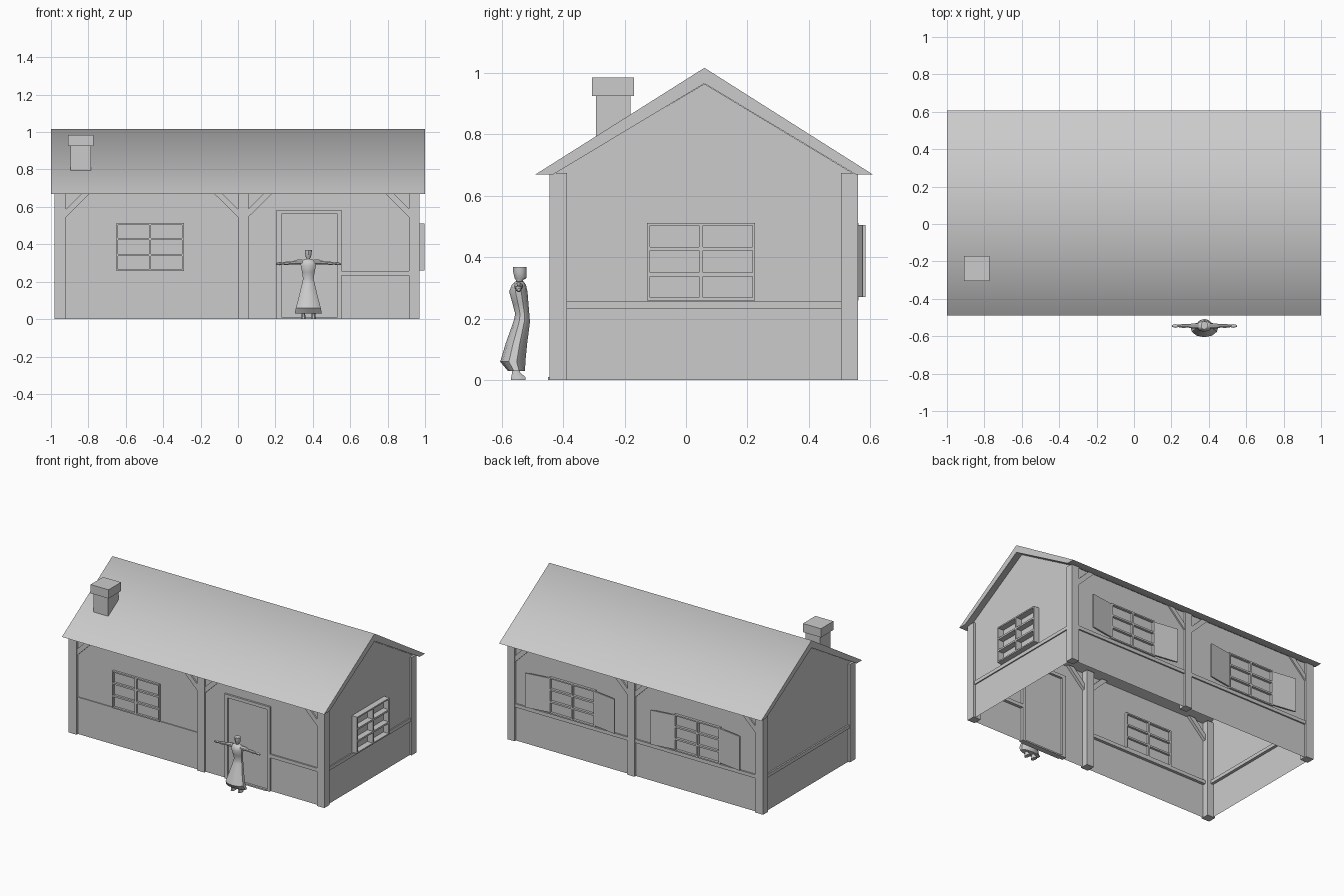
import bpy, bmesh, math
from mathutils import Vector

if "Cube" in bpy.data.objects:
    bpy.data.objects.remove(bpy.data.objects["Cube"])

grey = bpy.data.materials.new("plaster_grey")
grey.diffuse_color = (0.6, 0.6, 0.6, 1)
grey.use_nodes = True
grey.node_tree.nodes["Principled BSDF"].inputs["Base Color"].default_value = grey.diffuse_color


def finish(name, bm, smooth=None, recalc=True):
    if recalc:
        bmesh.ops.recalc_face_normals(bm, faces=bm.faces)
    me = bpy.data.meshes.new(name)
    bm.to_mesh(me)
    bm.free()
    me.materials.append(grey)
    ob = bpy.data.objects.new(name, me)
    bpy.context.collection.objects.link(ob)
    if smooth:
        bpy.ops.object.select_all(action='DESELECT')
        bpy.context.view_layer.objects.active = ob
        ob.select_set(True)
        bpy.ops.object.shade_smooth_by_angle(angle=math.radians(smooth))
    return ob


def boxes(name, specs):
    """One object from boxes given as (x0, x1, y0, y1, z0, z1)."""
    bm = bmesh.new()
    for x0, x1, y0, y1, z0, z1 in specs:
        vs = bmesh.ops.create_cube(bm, size=1)["verts"]
        for v in vs:
            v.co = ((x0 + x1) / 2 + v.co.x * (x1 - x0),
                    (y0 + y1) / 2 + v.co.y * (y1 - y0),
                    (z0 + z1) / 2 + v.co.z * (z1 - z0))
    return finish(name, bm)


def prism(name, profile, place, d0, d1, smooth=None):
    """Extrude a 2D profile from depth d0 to d1; place(a, b, d) gives the point."""
    bm = bmesh.new()
    ends = [[bm.verts.new(place(a, b, d)) for a, b in profile] for d in (d0, d1)]
    n = len(profile)
    for i in range(n):
        j = (i + 1) % n
        bm.faces.new((ends[0][i], ends[0][j], ends[1][j], ends[1][i]))
    bm.faces.new(ends[0])
    bm.faces.new(ends[1][::-1])
    return finish(name, bm, smooth)


def loft(name, rings, axis='z', n=10):
    """Skin elliptical rings (centre, radius a, radius b) set across an axis."""
    bm = bmesh.new()
    loops = []
    for c, a, b in rings:
        ring = []
        for i in range(n):
            t = 2 * math.pi * (i + 0.5) / n
            p, q = a * math.cos(t), b * math.sin(t)
            off = (p, q, 0) if axis == 'z' else (0, p, q)
            ring.append(bm.verts.new(Vector(c) + Vector(off)))
        loops.append(ring)
    for r, s in zip(loops, loops[1:]):
        for i in range(n):
            j = (i + 1) % n
            bm.faces.new((r[i], r[j], s[j], s[i]))
    bm.faces.new(loops[0][::-1])
    bm.faces.new(loops[-1])
    return finish(name, bm, 40)


XL, XR, YF, YB = -0.965, 0.957, -0.43, 0.545   # wall planes
RIDGE, EAVE = 0.06, 0.67

# Walls: thin shell, open below
bm = bmesh.new()
gable = [(YF, 0), (YB, 0), (YB, EAVE + 0.003), (RIDGE, 0.965), (YF, EAVE + 0.003)]
L = [bm.verts.new((XL, y, z)) for y, z in gable]
R = [bm.verts.new((XR, y, z)) for y, z in gable]
bm.faces.new(L[::-1])
bm.faces.new(R)
bm.faces.new((L[0], R[0], R[4], L[4]))
bm.faces.new((R[1], L[1], L[2], R[2]))
finish("walls", bm, recalc=False)

# Roof: chevron profile, softly shaded over the ridge
prism("roof", [(-0.49, EAVE), (RIDGE, 1.017), (0.608, EAVE),
               (0.552, EAVE), (RIDGE, 0.966), (-0.432, EAVE)],
      lambda a, b, d: (d, a, b), -1, 1, smooth=70)

# Chimney
boxes("chimney", [(-0.895, -0.785, -0.293, -0.18, 0.78, 0.925),
                  (-0.91, -0.773, -0.306, -0.17, 0.925, 0.985)])

# Timber posts, front and back
post_x = [(-0.98, -0.92), (0.0, 0.055), (0.915, 0.97)]
for name, y0, y1 in (("front_post", -0.445, -0.387), ("back_post", 0.505, 0.56)):
    boxes(name, [(a, b, y0, y1, 0, 0.675) for a, b in post_x])

# Waist beams
Z0, Z1 = 0.233, 0.257
boxes("waist_beams", [
    (-0.92, 0.0, -0.436, -0.41, Z0, Z1),
    (0.553, 0.915, -0.44, -0.41, Z0, Z1),
    (-0.92, 0.0, 0.525, 0.555, Z0, Z1),
    (0.055, 0.915, 0.525, 0.555, Z0, Z1),
    (XL - 0.01, XL + 0.02, -0.387, 0.505, Z0, Z1),
    (XR - 0.02, XR + 0.008, -0.387, 0.505, Z0, Z1)])

# Diagonal braces under the eaves
for y0, y1, side in ((-0.44, -0.41, "front"), (0.525, 0.555, "back")):
    for x, s in ((-0.92, 1), (0.0, -1), (0.055, 1), (0.915, -1)):
        prism(side + "_brace",
              [(x, 0.545), (x + s * 0.13, 0.673), (x + s * 0.085, 0.673), (x, 0.588)],
              lambda a, b, d: (a, d, b), y0, y1)


def window(name, u0, u1, z0, z1, d0, d1, along_x=True):
    """Frame with two columns and three rows of panes."""
    t, m = 0.009, 0.006
    uc = (u0 + u1) / 2
    bars = [(u0, u0 + t, z0, z1), (u1 - t, u1, z0, z1), (uc - m, uc + m, z0, z1),
            (u0, u1, z0, z0 + t), (u0, u1, z1 - t, z1)]
    for k in (1, 2):
        z = z0 + (z1 - z0) * k / 3
        bars.append((u0, u1, z - m, z + m))
    boxes(name, [(a, b, d0, d1, c, e) if along_x else (d0, d1, a, b, c, e)
                 for a, b, c, e in bars])


window("front_window", -0.65, -0.29, 0.257, 0.513, -0.445, -0.415)
window("right_window", -0.127, 0.225, 0.26, 0.512, 0.945, 0.998, along_x=False)

# Back windows with a pair of half-open shutters each
for cx in (-0.477, 0.477):
    window("back_window", cx - 0.175, cx + 0.175, 0.26, 0.512, 0.53, 0.562)
    for s in (-1, 1):
        h, e = cx + s * 0.175, cx + s * 0.34
        prism("shutter", [(h, 0.55), (e, 0.575), (e, 0.585), (h, 0.56)],
              lambda a, b, d: (a, b, d), 0.27, 0.506)

# Door frame, leaf and sill
boxes("door_frame", [(0.206, 0.232, -0.443, -0.41, 0, 0.583),
                     (0.532, 0.553, -0.443, -0.41, 0, 0.583),
                     (0.232, 0.532, -0.443, -0.41, 0.561, 0.583),
                     (0.232, 0.532, -0.449, -0.41, 0, 0.01)])
boxes("door_leaf", [(0.232, 0.532, -0.434, -0.426, 0.01, 0.561)])

# Robed figure facing the door, arms spread
PX = 0.376
gown = [(0.03, -0.552, 0.076, 0.028), (0.06, -0.564, 0.07, 0.041),
        (0.12, -0.552, 0.053, 0.035), (0.19, -0.535, 0.036, 0.027),
        (0.215, -0.533, 0.03, 0.023), (0.25, -0.539, 0.035, 0.026),
        (0.288, -0.546, 0.043, 0.03), (0.31, -0.544, 0.042, 0.023),
        (0.322, -0.542, 0.018, 0.013)]
loft("figure_gown", [((PX, y, z), a, b) for z, y, a, b in gown])
head = [(0.315, -0.543, 0.009, 0.01), (0.326, -0.542, 0.01, 0.012),
        (0.332, -0.539, 0.015, 0.019), (0.348, -0.541, 0.018, 0.021),
        (0.354, -0.541, 0.019, 0.022), (0.369, -0.542, 0.02, 0.022)]
loft("figure_head", [((PX, y, z), a, b) for z, y, a, b in head])
arm = [(0.03, 0.306, 0.015), (0.06, 0.305, 0.015), (0.085, 0.301, 0.01),
       (0.115, 0.299, 0.011), (0.14, 0.297, 0.007), (0.155, 0.297, 0.011),
       (0.174, 0.294, 0.005)]
for s in (-1, 1):
    loft("figure_arm", [((PX + s * x, -0.545, z), r, r * 0.9) for x, z, r in arm],
         axis='x', n=8)
    fx = PX + s * 0.027
    loft("figure_foot", [((fx, -0.546, 0.0), 0.014, 0.026), ((fx, -0.546, 0.01), 0.014, 0.025),
                         ((fx, -0.553, 0.025), 0.011, 0.014), ((fx, -0.553, 0.06), 0.011, 0.013)],
         n=8)
